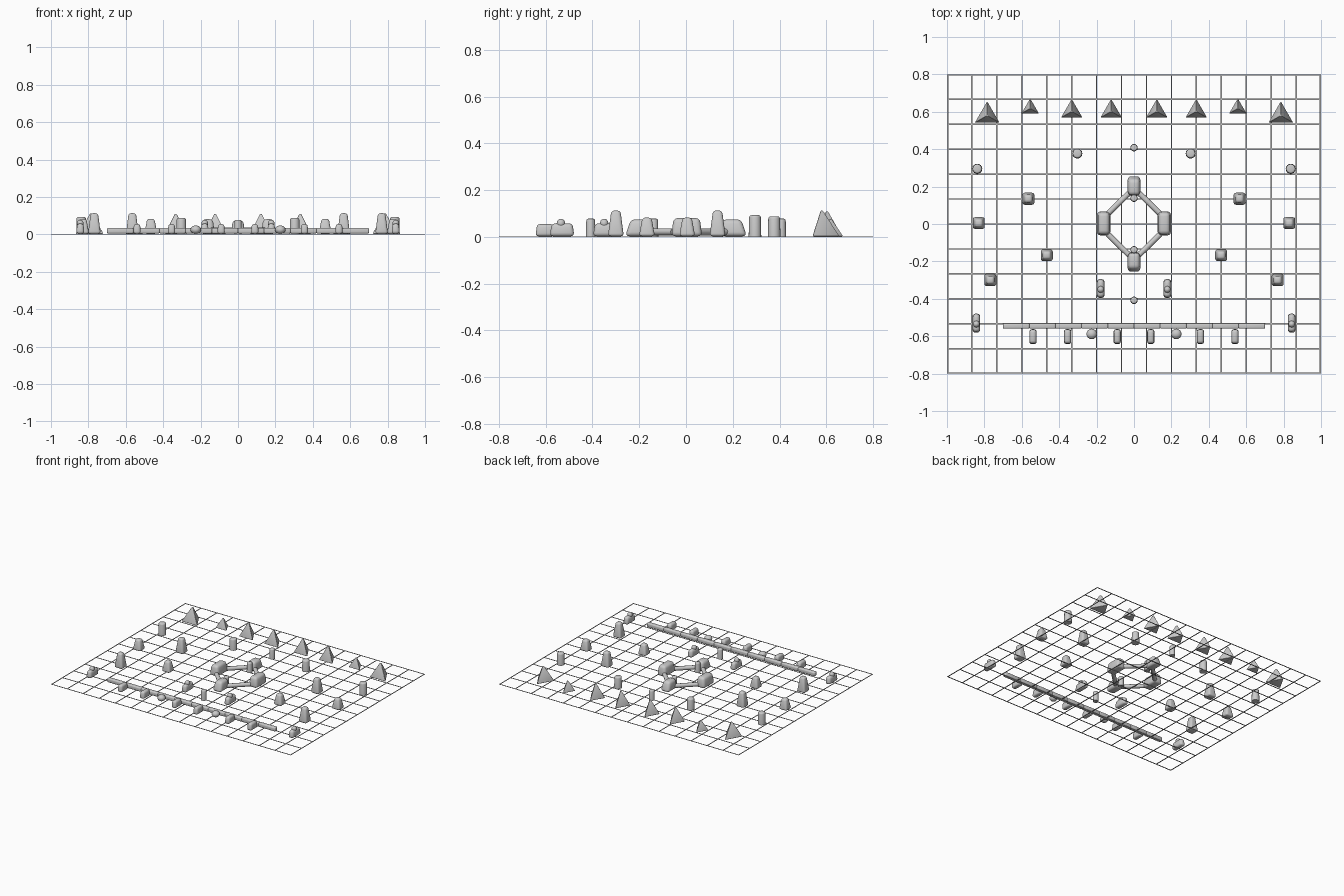
import bpy, bmesh, math
from mathutils import Matrix, Vector

cube = bpy.data.objects.get("Cube")
if cube:
    bpy.data.objects.remove(cube, do_unlink=True)

stone = bpy.data.materials.new("stone_grey")
stone.use_nodes = True
COLOUR = (0.6, 0.6, 0.6, 1)
stone.diffuse_color = COLOUR
stone.node_tree.nodes["Principled BSDF"].inputs["Base Color"].default_value = COLOUR


def finish(name, bm, loc=(0, 0, 0), bevel=0, angle=40):
    """Turn a bmesh into an object with softened edges."""
    if bevel:
        bmesh.ops.bevel(bm, geom=bm.edges[:], offset=bevel, segments=3,
                        profile=0.5, affect='EDGES', clamp_overlap=True)
    bmesh.ops.recalc_face_normals(bm, faces=bm.faces[:])
    mesh = bpy.data.meshes.new(name)
    bm.to_mesh(mesh)
    bm.free()
    mesh.materials.append(stone)
    obj = bpy.data.objects.new(name, mesh)
    obj.location = loc
    bpy.context.collection.objects.link(obj)
    bpy.ops.object.select_all(action='DESELECT')
    obj.select_set(True)
    bpy.context.view_layer.objects.active = obj
    if bevel or angle > 40:
        bpy.ops.object.shade_smooth_by_angle(angle=math.radians(angle))
    return obj


def block(name, x, y, size, taper=(1, 1), bevel=0.012, shift=0):
    """Rounded block on the ground; the top can be narrowed and shifted in y."""
    bm = bmesh.new()
    bmesh.ops.create_cube(bm, size=1)
    for v in bm.verts:
        top = v.co.z > 0
        tx, ty = taper if top else (1, 1)
        v.co = Vector((v.co.x * size[0] * tx,
                       v.co.y * size[1] * ty + (shift if top else 0),
                       (v.co.z + 0.5) * size[2] + 0.003))
    return finish(name, bm, (x, y, 0), bevel)


def post(name, x, y, radius, height):
    bm = bmesh.new()
    bmesh.ops.create_cone(bm, cap_ends=True, segments=16, radius1=radius,
                          radius2=radius * 0.92, depth=height)
    rim = [e for e in bm.edges if all(v.co.z > 0 for v in e.verts)]
    bmesh.ops.bevel(bm, geom=rim, offset=radius * 0.35, segments=3,
                    profile=0.5, affect='EDGES')
    return finish(name, bm, (x, y, height / 2 + 0.003), angle=50)


def peak(name, x, y, radius, height):
    """Three-sided hill with one corner towards the back."""
    bm = bmesh.new()
    bmesh.ops.create_cone(bm, cap_ends=True, segments=3, radius1=radius,
                          radius2=radius * 0.1, depth=height)
    back = max((v.co for v in bm.verts), key=lambda c: c.xy.length)
    turn = math.pi / 2 - math.atan2(back.y, back.x)
    bmesh.ops.rotate(bm, verts=bm.verts[:], matrix=Matrix.Rotation(turn, 3, 'Z'))
    return finish(name, bm, (x, y, height / 2 + 0.003), 0.004)


def ball(name, x, y, z, scale):
    bm = bmesh.new()
    bmesh.ops.create_uvsphere(bm, u_segments=16, v_segments=10, radius=1)
    bmesh.ops.scale(bm, verts=bm.verts[:], vec=scale)
    return finish(name, bm, (x, y, z), angle=60)


def beam(name, a, b, radius):
    a, b = Vector(a), Vector(b)
    bm = bmesh.new()
    bmesh.ops.create_cone(bm, cap_ends=True, segments=12, radius1=radius,
                          radius2=radius, depth=(b - a).length)
    turn = (b - a).to_track_quat('Z', 'Y').to_matrix()
    bmesh.ops.rotate(bm, verts=bm.verts[:], matrix=turn)
    return finish(name, bm, (a + b) / 2, angle=50)


# Ground grid: thin strips, fifteen cells by twelve
CELL, LINE = 2 / 15, 0.007
grid = bmesh.new()


def strip(x, y, w, d):
    m = Matrix.Translation((x, y, 0.001)) @ Matrix.Diagonal((w, d, 0.002, 1))
    bmesh.ops.create_cube(grid, size=1, matrix=m)


for i in range(16):
    strip(max(-1 + LINE / 2, min(1 - LINE / 2, -1 + i * CELL)), 0, LINE, 1.6)
for j in range(13):
    strip(0, max(-0.8 + LINE / 2, min(0.8 - LINE / 2, -0.8 + j * CELL)), 2, LINE)
finish("ground_grid", grid)

# Pieces that stand on both sides
for side, s in (("left", 1), ("right", -1)):
    # Back row of hills
    for n, (x, y, r, h) in enumerate([(0.785, 0.58, 0.078, 0.11), (0.555, 0.618, 0.055, 0.075),
                                      (0.333, 0.602, 0.068, 0.107), (0.122, 0.602, 0.068, 0.107)]):
        peak(f"hill_{n}_{side}", s * x, y, r, h)
    # Tapered standing stones
    for n, (x, y, h) in enumerate([(0.768, -0.3, 0.11), (0.565, 0.135, 0.11),
                                   (0.466, -0.167, 0.08), (0.83, 0.005, 0.08)]):
        block(f"standing_stone_{n}_{side}", s * x, y, (0.068, 0.068, h), (0.58, 0.58), 0.013)
    # Round posts
    post(f"outer_post_{side}", s * 0.838, 0.295, 0.027, 0.09)
    post(f"back_post_{side}", s * 0.303, 0.377, 0.027, 0.085)
    # Low mounds with a small cap
    for n, (x, y) in enumerate([(0.178, -0.345), (0.843, -0.53)]):
        block(f"mound_{n}_{side}", s * x, y, (0.043, 0.105, 0.055), (0.8, 0.85), 0.015)
        ball(f"mound_cap_{n}_{side}", s * x, y - 0.005, 0.058, (0.018, 0.018, 0.02))
    # Small stones in front of the wall
    for n, x in enumerate((0.09, 0.355, 0.54)):
        block(f"wall_stone_{n}_{side}", s * x, -0.602, (0.04, 0.083, 0.052), (0.85, 0.85), 0.013)
    ball(f"wall_pebble_{side}", s * 0.226, -0.588, 0.025, (0.028, 0.028, 0.023))
    # Side blocks of the central ring
    block(f"ring_block_{side}", s * 0.162, 0.003, (0.075, 0.132, 0.078), (0.75, 0.85), 0.018)
    # Diagonal beams of the central ring
    for end, t in (("back", 1), ("front", -1)):
        beam(f"ring_beam_{end}_{side}", (s * 0.14, t * 0.055, 0.022),
             (s * 0.022, t * 0.17, 0.022), 0.015)

# End blocks, knobs and posts on the centre line
for end, t in (("back", 1), ("front", -1)):
    block(f"ring_block_{end}", 0, t * 0.206, (0.072, 0.108, 0.072), (0.8, 0.75), 0.018, -t * 0.01)
    post(f"ring_knob_{end}", 0, t * 0.138, 0.02, 0.075)
    post(f"centre_post_{end}", 0, t * 0.408, 0.02, 0.075)

# Long low wall made of ten lengths
for n in range(10):
    bm = bmesh.new()
    bmesh.ops.create_cube(bm, size=1, matrix=Matrix.Diagonal((0.142, 0.03, 0.03, 1)))
    finish(f"wall_length_{n}", bm, (-0.63 + n * 0.14, -0.545, 0.02), 0.007)
